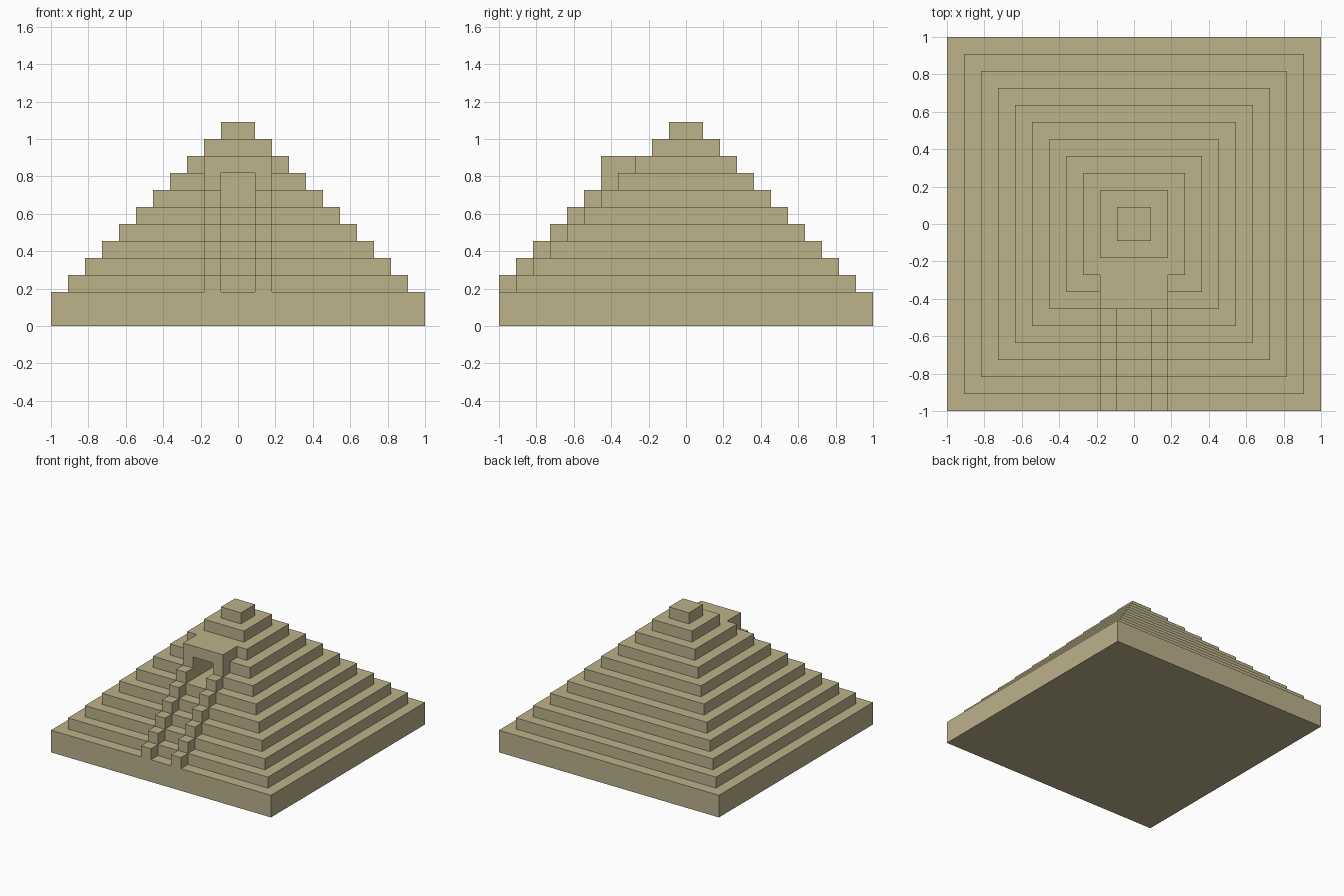
import bpy
import bmesh

cube = bpy.data.objects.get("Cube")
if cube:
    bpy.data.objects.remove(cube, do_unlink=True)

U = 1 / 11  # block size: every dimension is a whole number of blocks

sandstone = bpy.data.materials.new("sandstone")
sandstone.use_nodes = True
colour = (0.51, 0.445, 0.26, 1)
sandstone.diffuse_color = colour
bsdf = next(n for n in sandstone.node_tree.nodes if n.type == "BSDF_PRINCIPLED")
bsdf.inputs["Base Color"].default_value = colour
bsdf.inputs["Roughness"].default_value = 0.9


def slab(name, half_outline, bottom, height):
    """Mirror the +x half of an outline and extrude it upwards."""
    outline = half_outline + [(-x, y) for x, y in reversed(half_outline)]
    bm = bmesh.new()
    base = bm.faces.new([bm.verts.new((x * U, y * U, bottom * U)) for x, y in outline])
    top = bmesh.ops.extrude_face_region(bm, geom=[base])["geom"]
    bmesh.ops.translate(bm, vec=(0, 0, height * U),
                        verts=[v for v in top if isinstance(v, bmesh.types.BMVert)])
    bmesh.ops.recalc_face_normals(bm, faces=bm.faces)
    mesh = bpy.data.meshes.new(name)
    bm.to_mesh(mesh)
    bm.free()
    mesh.materials.append(sandstone)
    bpy.context.collection.objects.link(bpy.data.objects.new(name, mesh))


# Thick square foundation
slab("foundation", [(11, -11), (11, 11)], 0, 2)

# Stepped tiers, each half a block narrower per side than the last
for k in range(10, 0, -1):
    sides = [(k, -k), (k, k)]
    if k >= 4:
        # Stair rails jut one block forward; the entrance passage cuts two tiers
        inner = -1 if k in (4, 5) else -k
        name = "passage_tier" if k in (4, 5) else "stair_tier"
        outline = [(1, inner), (1, -k - 1), (2, -k - 1), (2, -k)] + sides
    elif k == 3:
        # Lintel roof over the entrance
        name = "lintel_tier"
        outline = [(2, -5), (2, -k)] + sides
    else:
        name = "summit_tier"
        outline = sides
    slab(f"{name}_{11 - k}", outline, 12 - k, 1)
